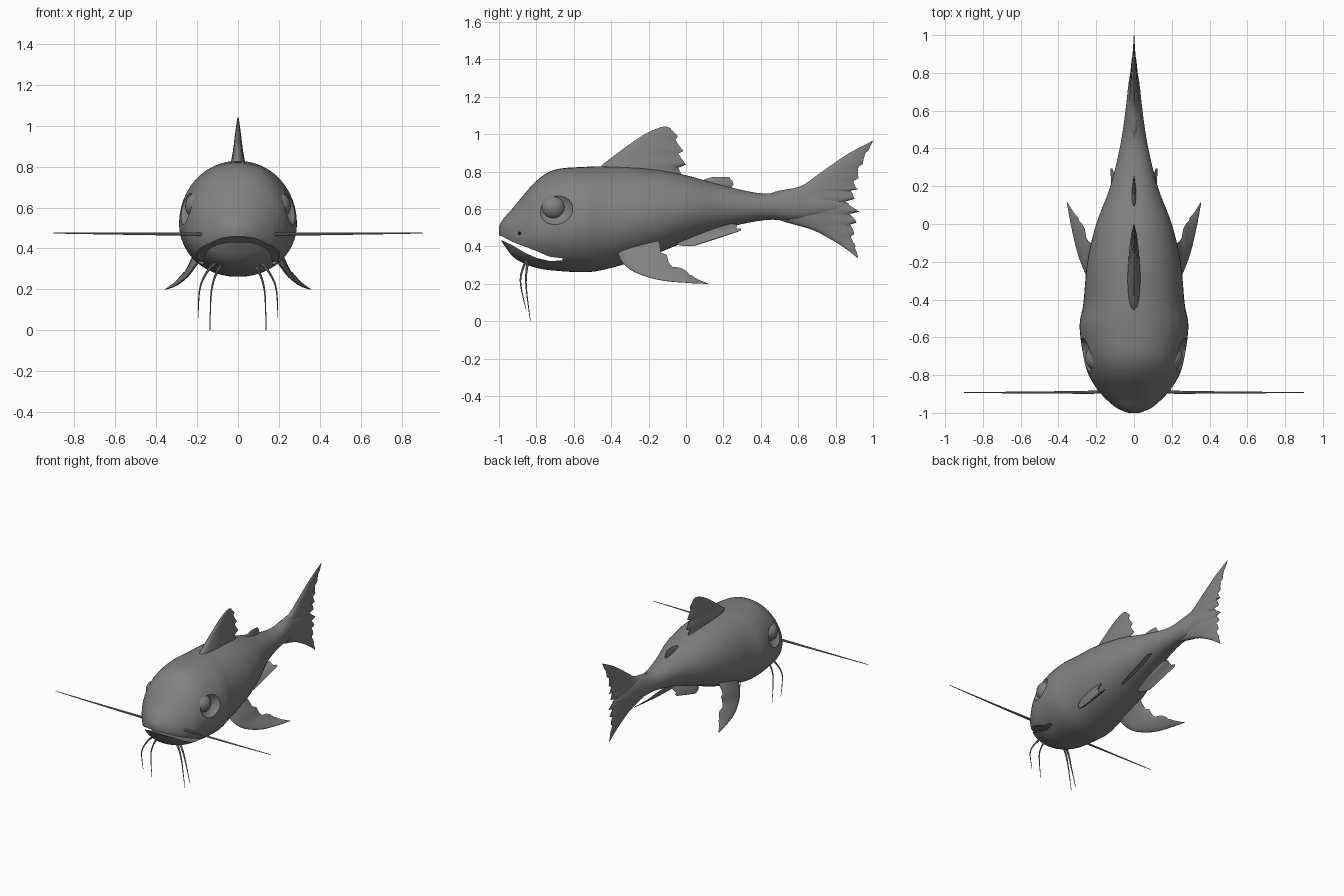
import bpy, bmesh, math
from mathutils import Vector

if "Cube" in bpy.data.objects:
    bpy.data.objects.remove(bpy.data.objects["Cube"])

grey = bpy.data.materials.new("slate_grey")
grey.use_nodes = True
grey.diffuse_color = (0.22, 0.22, 0.22, 1)
grey.node_tree.nodes["Principled BSDF"].inputs["Base Color"].default_value = (0.22, 0.22, 0.22, 1)


def smooth(obj, angle=40):
    bpy.ops.object.select_all(action='DESELECT')
    obj.select_set(True)
    bpy.context.view_layer.objects.active = obj
    bpy.ops.object.shade_smooth_by_angle(angle=math.radians(angle))


def finish(bm, name):
    bmesh.ops.recalc_face_normals(bm, faces=bm.faces)
    mesh = bpy.data.meshes.new(name)
    bm.to_mesh(mesh)
    bm.free()
    mesh.materials.append(grey)
    obj = bpy.data.objects.new(name, mesh)
    bpy.context.collection.objects.link(obj)
    return obj


def spline(rows, steps):
    """Catmull-Rom interpolation of rows of numbers."""
    rows = [Vector(r) for r in rows]
    out = []
    for i in range(len(rows) - 1):
        a, b, c, d = (rows[min(max(i + k, 0), len(rows) - 1)] for k in (-1, 0, 1, 2))
        for s in range(steps):
            t = s / steps
            out.append(0.5 * (2 * b + (c - a) * t + (2 * a - 5 * b + 4 * c - d) * t * t
                              + (3 * b - a - 3 * c + d) * t ** 3))
    return out + [rows[-1]]


def loft(rings, name):
    """Skin closed rings of points and cap both ends."""
    bm = bmesh.new()
    rings = [[bm.verts.new(p) for p in ring] for ring in rings]
    n = len(rings[0])
    for a, b in zip(rings, rings[1:]):
        for i in range(n):
            bm.faces.new((a[i], a[(i + 1) % n], b[(i + 1) % n], b[i]))
    bm.faces.new(rings[0])
    bm.faces.new(rings[-1])
    return finish(bm, name)


def tube(name, path, radius):
    """Whisker that tapers along a path."""
    pts = spline(path, 8)
    rings = []
    for i, p in enumerate(pts):
        d = (pts[min(i + 1, len(pts) - 1)] - pts[max(i - 1, 0)]).normalized()
        u = d.cross(Vector((0, 1, 0))).normalized()
        v = d.cross(u)
        r = radius * (1 - 0.85 * i / (len(pts) - 1))
        rings.append([p + r * (u * math.cos(k * math.pi / 4) + v * math.sin(k * math.pi / 4))
                      for k in range(8)])
    smooth(loft(rings, name))


def fin(name, rows, normal, jag=0.0, side=1):
    """Fin from rows of (front point, back point, half thickness), ragged behind."""
    flat = [tuple(f) + tuple(b) + (h,) for f, b, h in rows]
    normal = Vector(normal).normalized()
    chord = [0, .04, .12, .25, .45, .7, .88, 1]
    thick = [0.05 + 2 * math.sqrt(t) * (1 - t) ** 0.8 * 0.85 for t in chord]
    rings = []
    for i, r in enumerate(spline(flat, 4)):
        front, back, h = Vector(r[0:3]), Vector(r[3:6]), max(r[6], 0.001)
        back = back.lerp(front, jag * (i % 5) / 4)
        pts = [(front.lerp(back, t), w * h) for t, w in zip(chord, thick)]
        ring = [p + normal * w for p, w in pts] + [p - normal * w for p, w in reversed(pts)]
        rings.append([Vector((p.x * side, p.y, p.z)) for p in ring])
    smooth(loft(rings, name), 60)


def cut(obj, cutter):
    mod = obj.modifiers.new("cut", 'BOOLEAN')
    mod.operation = 'DIFFERENCE'
    mod.solver = 'EXACT'
    mod.object = cutter
    bpy.ops.object.select_all(action='DESELECT')
    obj.select_set(True)
    bpy.context.view_layer.objects.active = obj
    bpy.ops.object.modifier_apply(modifier=mod.name)
    bpy.data.objects.remove(cutter)


def ball(name, centre, size):
    bm = bmesh.new()
    bmesh.ops.create_uvsphere(bm, u_segments=32, v_segments=20, radius=1)
    bmesh.ops.scale(bm, vec=size, verts=bm.verts)
    bmesh.ops.translate(bm, vec=centre, verts=bm.verts)
    return finish(bm, name)


# Body: y, top, bottom, half width, height of the widest line
stations = [
    (-1.0, .51, .45, .03, .48), (-.975, .55, .41, .09, .47), (-.93, .60, .35, .145, .46),
    (-.88, .66, .315, .19, .46), (-.8, .75, .285, .24, .48), (-.7, .81, .27, .268, .5),
    (-.54, .825, .262, .288, .52), (-.42, .827, .28, .268, .53), (-.2, .815, .345, .247, .56),
    (0, .78, .425, .20, .59), (.2, .725, .495, .125, .61), (.42, .682, .54, .072, .61),
    (.6, .71, .54, .045, .61), (.75, .67, .57, .028, .61), (.87, .63, .6, .006, .61)]
rings = []
for y, top, bottom, w, mid in spline(stations, 5):
    ring = []
    for k in range(48):
        a = 2 * math.pi * k / 48
        c, s = math.cos(a), math.sin(a)
        x = math.copysign(abs(c) ** 0.95, c) * w
        ring.append((x, y, mid + s * ((top - mid) if s > 0 else (mid - bottom))))
    rings.append(ring)
body = loft(rings, "body")

# Open mouth: a curved slot running right through the head
upper = [(-1.05, .475), (-.98, .452), (-.93, .425), (-.86, .398), (-.8, .375), (-.73, .345), (-.66, .336)]
lower = [(-.66, .324), (-.73, .322), (-.8, .338), (-.86, .365), (-.93, .407), (-.98, .43), (-1.05, .44)]
cut(body, loft([[(x, y, z) for y, z in upper + lower] for x in (-.5, .5)], "mouth_cutter"))

# Eye sockets and eyes
for side, label in ((1, "left"), (-1, "right")):
    cut(body, ball("socket_cutter", (.295 * side, -.71, .61), (.085, .11, .1)))
    smooth(ball(label + "_eye", (.188 * side, -.71, .608), (.07, .07, .068)))
smooth(body, 35)

# Fins on the middle line: height, front, back, half thickness
dorsal = [(.74, -.47, 0, .05), (.82, -.46, 0, .045), (.88, -.39, -.005, .032), (.94, -.31, -.025, .022),
          (1.0, -.22, -.05, .012), (1.03, -.155, -.08, .006), (1.04, -.12, -.1, .002)]
rear_dorsal = [(.66, .04, .26, .02), (.72, .06, .255, .016), (.755, .095, .25, .011), (.772, .15, .225, .004)]
tail = [(.34, .915, .92, .002), (.39, .85, .91, .008), (.44, .77, .895, .015), (.49, .67, .905, .022),
        (.54, .5, .915, .032), (.585, .42, .925, .038), (.64, .42, .9, .038), (.69, .47, .92, .032),
        (.72, .61, .92, .026), (.78, .70, .925, .019), (.84, .785, .945, .014), (.9, .875, .97, .008),
        (.963, .995, 1.0, .002)]
for name, rows, jag in (("dorsal_fin", dorsal, .09), ("rear_dorsal_fin", rear_dorsal, .06),
                        ("tail_fin", tail, .1)):
    fin(name, [((0, f, z), (0, b, z), h) for z, f, b, h in rows], (1, 0, 0), jag)

# Paired fins and whiskers
pectoral = [((.17, -.37, .38), (.17, -.14, .43), .03), ((.21, -.345, .32), (.215, -.11, .37), .024),
            ((.25, -.28, .265), (.245, -.07, .305), .018), ((.30, -.15, .222), (.275, .01, .27), .012),
            ((.335, 0, .206), (.305, .045, .235), .007), ((.355, .11, .2), (.355, .12, .201), .002)]
pelvic = [((.04, -.06, .46), (.035, .22, .56), .018), ((.06, -.055, .425), (.06, .265, .525), .014),
          ((.085, -.03, .405), (.1, .285, .505), .009), ((.11, .04, .402), (.125, .3, .486), .003)]
for side, label in ((1, "left"), (-1, "right")):
    fin(label + "_pectoral_fin", pectoral, (.5, 0, .85), .1, side)
    fin(label + "_pelvic_fin", pelvic, (.6, 0, .75), .06, side)
    for part, path, radius in (
            ("long_whisker", [(.14, -.88, .47), (.2, -.89, .47), (.55, -.892, .472), (.9, -.892, .475)], .012),
            ("outer_chin_whisker", [(.09, -.84, .34), (.14, -.865, .3), (.185, -.885, .21), (.195, -.855, .06)], .009),
            ("inner_chin_whisker", [(.06, -.84, .34), (.1, -.85, .29), (.13, -.855, .19), (.137, -.832, .0)], .009)):
        tube(label + "_" + part, [(x * side, y, z) for x, y, z in path], radius)
